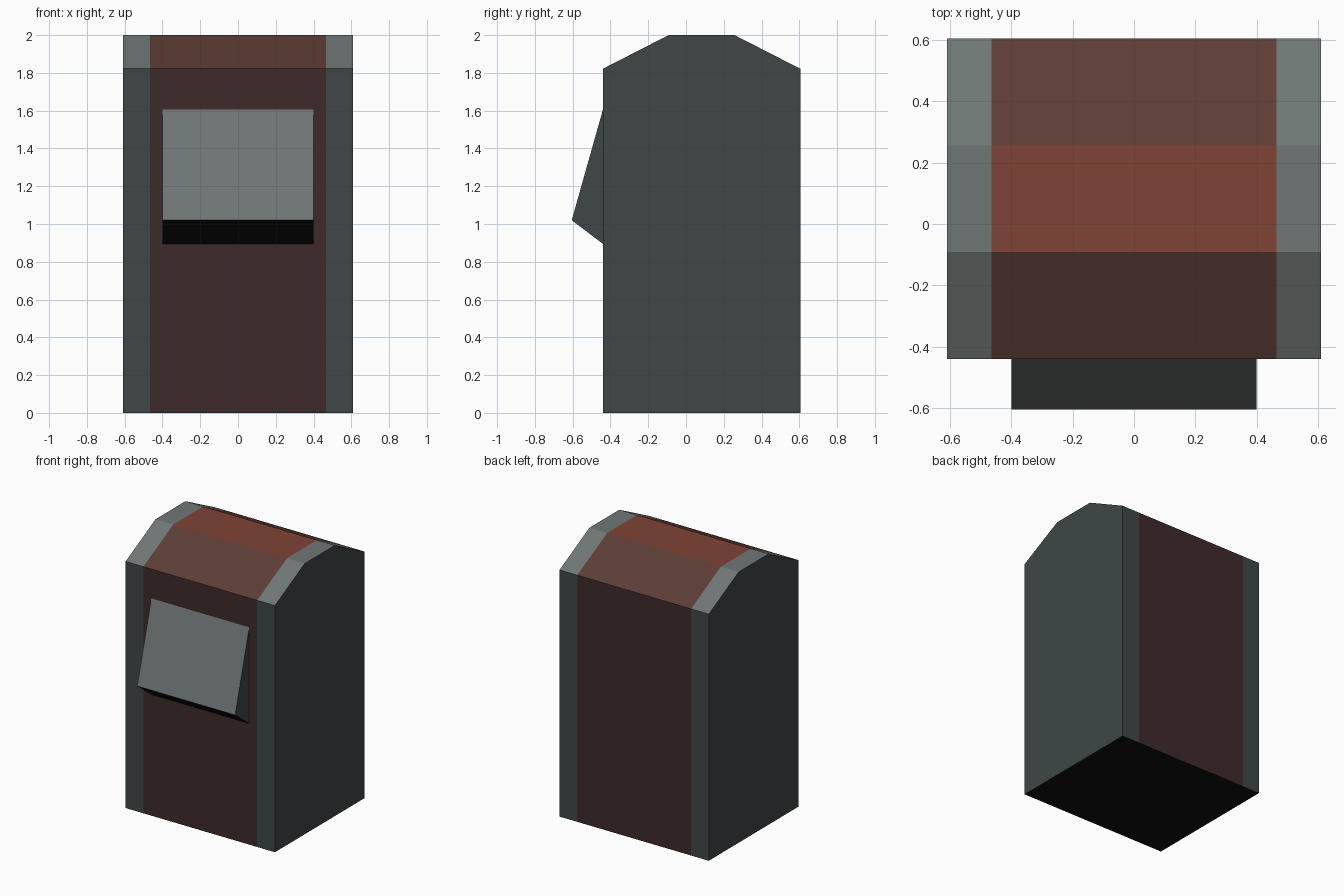
import bpy
import bmesh

if "Cube" in bpy.data.objects:
    bpy.data.objects.remove(bpy.data.objects["Cube"])

COLOURS = {
    "light grey": (0.16, 0.186, 0.182),
    "dark grey": (0.049, 0.063, 0.062),
    "rust": (0.21, 0.056, 0.036),
    "faded rust": (0.11, 0.048, 0.037),
    "maroon": (0.049, 0.023, 0.023),
    "black": (0.005, 0.005, 0.005),
}
NAMES = list(COLOURS)
MATS = []
for name, rgb in COLOURS.items():
    mat = bpy.data.materials.new(name)
    mat.diffuse_color = (*rgb, 1)
    mat.use_nodes = True
    mat.node_tree.nodes["Principled BSDF"].inputs["Base Color"].default_value = mat.diffuse_color
    MATS.append(mat)


def extrude_profile(name, profile, xs, rule):
    """Sweep a (y, z) profile through the x stations; rule picks face colours."""
    bm = bmesh.new()
    rings = [[bm.verts.new((x, y, z)) for y, z in profile] for x in xs]
    n = len(profile)
    for a, b in zip(rings, rings[1:]):
        for i in range(n):
            j = (i + 1) % n
            bm.faces.new((a[i], a[j], b[j], b[i]))
    bm.faces.new(rings[0])
    bm.faces.new(rings[-1])
    bmesh.ops.recalc_face_normals(bm, faces=bm.faces)
    for f in bm.faces:
        f.material_index = NAMES.index(rule(f.normal, f.calc_center_median()))
    mesh = bpy.data.meshes.new(name)
    bm.to_mesh(mesh)
    bm.free()
    for mat in MATS:
        mesh.materials.append(mat)
    obj = bpy.data.objects.new(name, mesh)
    bpy.context.collection.objects.link(obj)
    return obj


def body_colour(normal, centre):
    if normal.z < -0.5:
        return "black"
    middle = abs(centre.x) < 0.1
    if normal.z > 0.95:
        return "rust" if middle else "light grey"
    if normal.z > 0.3:
        return "faded rust" if middle else "light grey"
    return "maroon" if middle else "dark grey"


def hatch_colour(normal, centre):
    if normal.z < -0.3:
        return "black"
    return "light grey" if normal.z > 0.1 else "dark grey"


# Bin body with chamfered roof, grey end bands and rust middle
extrude_profile(
    "bin_body",
    [(-0.44, 0), (0.605, 0), (0.605, 1.822), (0.257, 2), (-0.092, 2), (-0.44, 1.822)],
    [-0.61, -0.465, 0.465, 0.61], body_colour)

# Wedge-shaped hatch on the front
extrude_profile(
    "front_hatch",
    [(-0.44, 1.605), (-0.605, 1.02), (-0.44, 0.895)],
    [-0.4, 0.4], hatch_colour)
